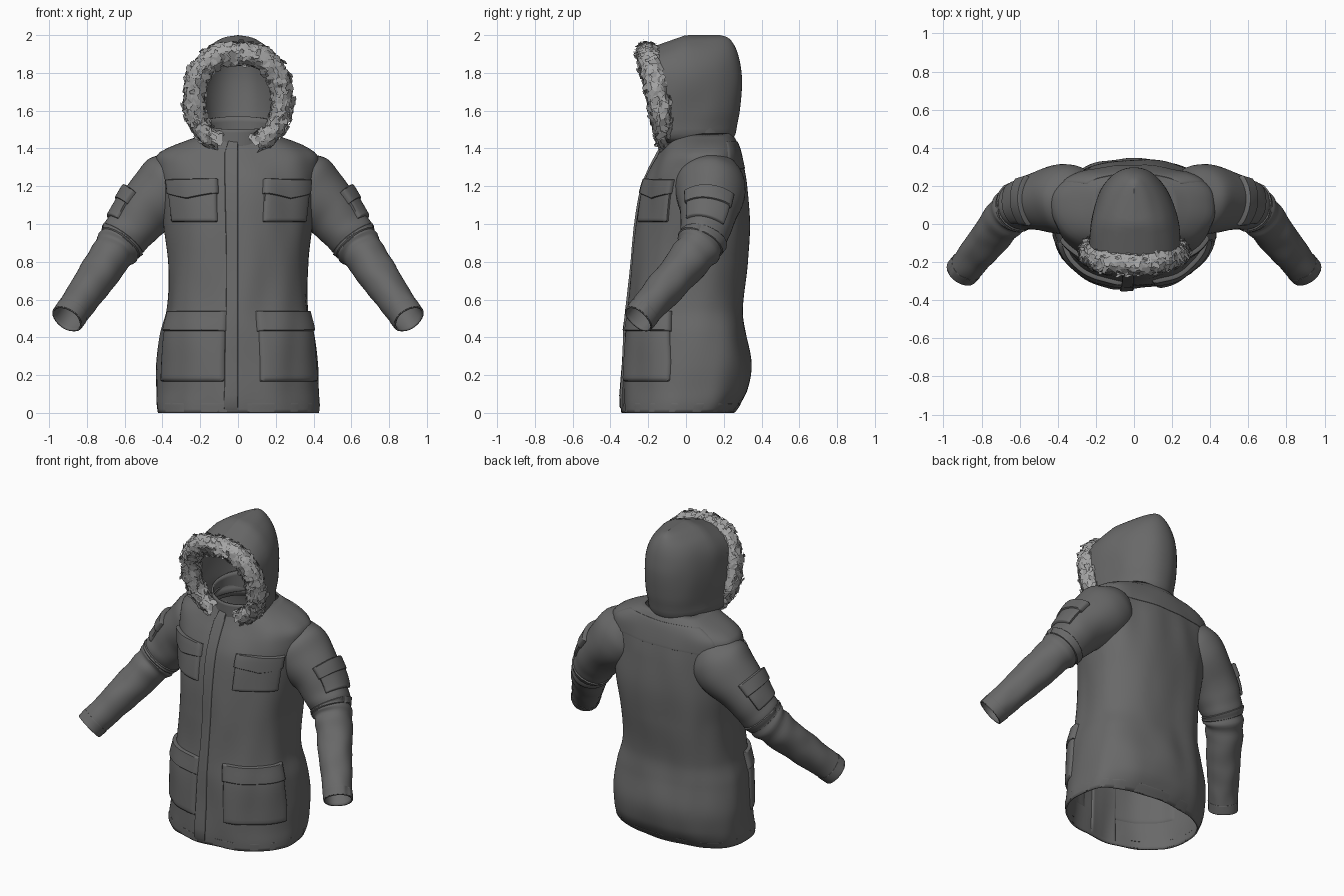
import bpy, bmesh, math, random
from mathutils import Vector, noise

random.seed(4)
if "Cube" in bpy.data.objects:
    bpy.data.objects.remove(bpy.data.objects["Cube"])


def material(name, grey):
    m = bpy.data.materials.new(name)
    m.use_nodes = True
    colour = (grey, grey, grey, 1)
    m.diffuse_color = colour
    bsdf = m.node_tree.nodes["Principled BSDF"]
    bsdf.inputs["Base Color"].default_value = colour
    bsdf.inputs["Roughness"].default_value = 0.8
    return m


FABRIC = material("dark grey fabric", 0.14)
FUR = material("light grey fur", 0.37)


def steps(a, b, n):
    return [a + (b - a) * i / n for i in range(n + 1)]


def lookup(rows, key):
    """Smoothly interpolate the columns of a table by its first column."""
    last = len(rows) - 1
    key = min(max(key, rows[0][0]), rows[last][0])
    i = next(k for k in range(last) if key <= rows[k + 1][0])
    lo, hi = rows[i], rows[i + 1]
    before, after = rows[max(i - 1, 0)], rows[min(i + 2, last)]
    span = hi[0] - lo[0]
    f = (key - lo[0]) / span
    out = []
    for p0, p, q, q1 in list(zip(before, lo, hi, after))[1:]:
        m0 = (q - p0) / (hi[0] - before[0]) * span
        m1 = (q1 - p) / (after[0] - lo[0]) * span
        ease = f * f * (3 - 2 * f)
        out.append(p + (q - p) * ease + m0 * f * (1 - f) ** 2 - m1 * f * f * (1 - f))
    return out


def spow(value, e):
    return math.copysign(abs(value) ** e, value)


def finish(name, bm, mat, smooth=True, mirror=False, thickness=0):
    mesh = bpy.data.meshes.new(name)
    bm.to_mesh(mesh)
    bm.free()
    mesh.materials.append(mat)
    for p in mesh.polygons:
        p.use_smooth = smooth
    if smooth:
        mesh.set_sharp_from_angle(angle=math.radians(50))
    ob = bpy.data.objects.new(name, mesh)
    bpy.context.collection.objects.link(ob)
    if thickness:
        mod = ob.modifiers.new("cloth thickness", 'SOLIDIFY')
        mod.thickness, mod.offset = thickness, -1
    if mirror:
        ob.modifiers.new("other side", 'MIRROR').use_mirror_merge = False


def sheet(surf, us, vs):
    """Mesh a surface function over a grid of parameters."""
    bm = bmesh.new()
    grid = [[bm.verts.new(surf(u, v)) for u in us] for v in vs]
    for a, b in zip(grid, grid[1:]):
        for i in range(len(us) - 1):
            bm.faces.new((a[i], a[i + 1], b[i + 1], b[i]))
    bmesh.ops.remove_doubles(bm, verts=bm.verts, dist=0.0002)
    return bm


def normal(surf, u, v):
    d = 0.01
    du = surf(u + d, v) - surf(u - d, v)
    dv = surf(u, v + d) - surf(u, v - d)
    return du.cross(dv).normalized()


def patch(name, surf, u0, u1, v0, v1, thick, mirror=False, dip=0):
    """Sew a raised panel onto a surface; dip points its lower edge."""
    fracs = [0, 0.02] + steps(0.06, 0.94, 16) + [0.98, 1]

    def raised(fu, fv):
        u = u0 + (u1 - u0) * fu
        v = v0 + (v1 - v0) * fv - dip * (1 - abs(2 * fu - 1)) * (1 - fv)
        edge = min(fu, 1 - fu, fv, 1 - fv)
        lift = -0.005 if edge == 0 else thick * (0.7 if edge < 0.05 else 1)
        return surf(u, v) + normal(surf, u, v) * lift
    finish(name, sheet(raised, fracs, fracs), FABRIC, mirror=mirror)


# Coat body: height, half width, front depth, back depth
BODY = [(0.0, .425, -.335, .25), (.05, .43, -.337, .29), (.12, .428, -.335, .325),
        (.25, .425, -.328, .342), (.42, .405, -.32, .315), (.55, .375, -.305, .302),
        (.8, .37, -.282, .328), (1.0, .39, -.257, .338), (1.2, .415, -.222, .32),
        (1.3, .43, -.183, .305), (1.37, .425, -.145, .29), (1.42, .34, -.12, .275),
        (1.46, .23, -.105, .255), (1.48, .19, -.095, .24)]


def body(u, z):
    w, front, back = lookup(BODY, z)
    mid = (front + back) / 2 + 0.02
    c = math.cos(u)
    y = mid - (mid - front) * c ** .92 if c > 0 else mid + (back - mid) * (-c) ** .72
    p = Vector((w * spow(math.sin(u), .87), y, z))
    fold = noise.noise(Vector((p.x * 7, p.y * 7, z * 2.5))) * 0.014
    return p + Vector((math.sin(u), -c, 0)) * fold


TURN = 2 * math.pi
finish("coat_body", sheet(body, steps(0, TURN, 96), steps(0, 1.48, 74)), FABRIC, thickness=.01)

# Front closure with inner facing, back yoke and hem
patch("front_placket", body, -.13, .0, .005, 1.46, .012)
patch("front_facing", body, -.25, .12, .005, 1.4, -.018)
patch("back_yoke", body, math.pi - 1.0, math.pi + 1.0, 1.29, 1.44, .003)
patch("hem_band", body, 0, TURN, .004, .05, .003)

# Chest and hip pockets with flaps, the right side set nearer the middle
for side, chest, hip in (("left", (.28, 1.1), (.22, 1.3)),
                         ("right", (-1.06, -.22), (-1.27, -.12))):
    patch(side + "_chest_pocket", body, *chest, 1.01, 1.2, .015)
    patch(side + "_chest_flap", body, chest[0] - .02, chest[1] + .02, 1.16, 1.237, .022, dip=.03)
    patch(side + "_hip_pocket", body, *hip, .165, .5, .014)
    patch(side + "_hip_flap", body, hip[0] - .02, hip[1] + .02, .43, .54, .022)
    patch(side + "_hip_pocket_lining", body, *hip, .165, .5, -.016)

# Sleeve: station, centre x, y, z, radius
SLEEVE = [(0, .26, .13, 1.28, .14), (1, .355, .13, 1.195, .187), (2, .50, .12, 1.06, .152),
          (3, .60, .09, .93, .127), (4, .66, .05, .85, .115), (5, .74, -.05, .73, .105),
          (6, .825, -.155, .61, .094), (7, .905, -.255, .497, .086)]


def sleeve(a, t):
    x, y, z, r = lookup(SLEEVE, t)
    ahead, behind = lookup(SLEEVE, t + .6), lookup(SLEEVE, t - .6)
    axis = (Vector(ahead[:3]) - Vector(behind[:3])).normalized()
    ref = Vector((.8, 0, .6))
    e1 = (ref - axis * axis.dot(ref)).normalized()
    e2 = axis.cross(e1)
    d = e1 * math.cos(a) + e2 * math.sin(a)
    r += noise.noise(Vector((d.x * 1.2, d.y * 1.2, t * 1.5))) * 0.008
    r += 0.006 * math.sin(t * 9 + math.sin(a)) * math.exp(-(t - 3.6) ** 2 * 2)
    return Vector((x, y, z)) + d * r


finish("sleeve", sheet(sleeve, steps(0, TURN, 40), steps(0, 7, 63)), FABRIC,
       mirror=True, thickness=.008)
patch("sleeve_pocket", sleeve, -.85, .85, 1.95, 2.75, .016, mirror=True)
patch("sleeve_flap", sleeve, -.9, .9, 1.8, 2.2, .024, mirror=True)
patch("elbow_fold", sleeve, 0, TURN, 3.1, 3.45, .009, mirror=True)
patch("cuff_band", sleeve, 0, TURN, 6.65, 6.99, .003, mirror=True)

# Hood: height, half width, front edge, back edge
HOOD = [(1.43, .19, -.10, .235), (1.47, .22, -.115, .26), (1.52, .225, -.12, .27),
        (1.6, .235, -.13, .285), (1.75, .24, -.155, .297), (1.85, .225, -.175, .287),
        (1.92, .185, -.185, .268), (1.97, .12, -.19, .24), (1.99, .07, -.19, .215),
        (2.0, 0, -.19, .18)]


def hood(s, z):
    w, front, back = lookup(HOOD, z)
    x = w * spow(math.cos(s), .92)
    y = front + (back - front) * max(math.sin(s), 0) ** .9
    fold = 1 + 0.05 * noise.noise(Vector((x * 6, y * 6, z * 5)))
    droop = 0.35 * max(0, -y) * (z - 1.43) / .57
    return Vector((x * fold, y, z - droop))


heights = [1.43 + .57 * math.sin(k) for k in steps(0, math.pi / 2, 36)]
finish("hood", sheet(hood, steps(0, math.pi, 40), heights), FABRIC, thickness=.008)


# Collar standing inside the hood, lower at the throat
def collar(u, f):
    top = 1.535 - 0.035 * math.cos(u)
    y = .06 - (.185 if math.cos(u) > 0 else .175) * math.cos(u)
    return Vector((.195 * math.sin(u), y, 1.4 + (top - 1.4) * f))


finish("collar", sheet(collar, steps(0, TURN, 48), steps(0, 1, 6)), FABRIC, thickness=.01)

# Fur trim: distance from the top, x, y, z
TRIM = [(0, 0, -.205, 1.905), (.16, .1, -.2, 1.892), (.3, .17, -.187, 1.845),
        (.46, .22, -.167, 1.76), (.63, .234, -.143, 1.64), (.78, .214, -.125, 1.54),
        (.9, .165, -.115, 1.47), (1, .1, -.11, 1.43)]


def trim_centre(t):
    x, y, z = lookup(TRIM, abs(t))
    return Vector((math.copysign(x, t), y, z))


def trim(a, t):
    axis = (trim_centre(min(t + .06, 1)) - trim_centre(max(t - .06, -1))).normalized()
    side = axis.cross(Vector((0, 1, 0))).normalized()
    d = side * math.cos(a) + axis.cross(side) * math.sin(a)
    c = trim_centre(t)
    r = .056 - .014 * abs(t) ** 3
    return c + d * r * (1 + .25 * noise.noise((c + d * r) * 40))


bm = sheet(trim, steps(0, TURN, 14), steps(-1, 1, 80))

# Broad ragged tufts lying over the trim
for _ in range(1000):
    a, t = random.uniform(0, TURN), random.uniform(-1, 1)
    n = (trim(a, t) - trim_centre(t)).normalized()
    p = trim(a, t) + n * random.uniform(0, .005)
    jitter = Vector([random.uniform(-1, 1) for _ in range(3)])
    d = ((jitter - n * jitter.dot(n)).normalized() + n * random.uniform(-.2, .2)).normalized()
    side = n.cross(d).normalized() * random.uniform(.012, .022)
    tip = p + d * random.uniform(.025, .045)
    bm.faces.new([bm.verts.new(q) for q in
                  (p + side, p - side, tip - side * .8, tip + side * .4)])
finish("fur_trim", bm, FUR, smooth=False)
